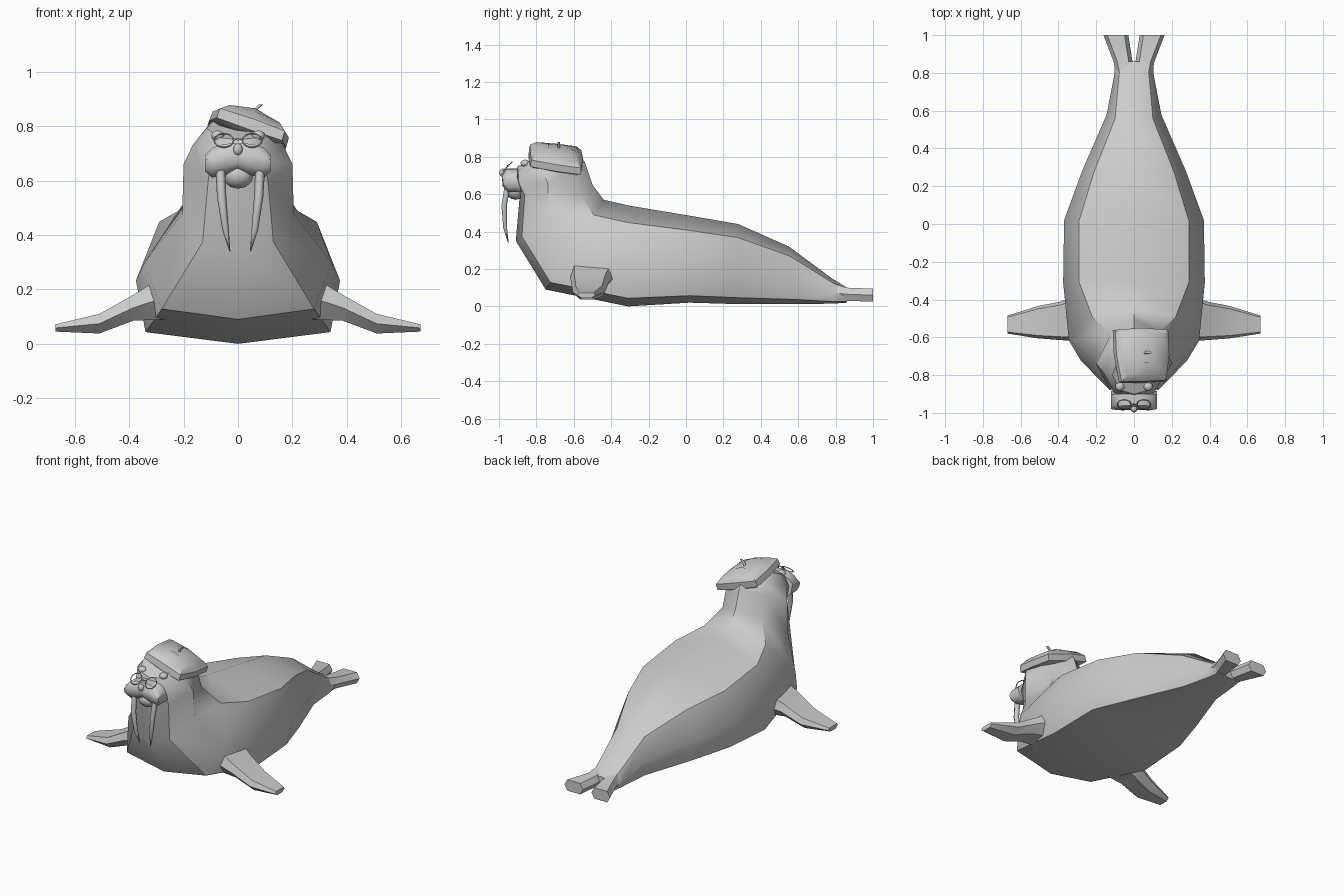
import bpy, bmesh
from math import radians, cos, sin, pi
from mathutils import Vector, Matrix

if "Cube" in bpy.data.objects:
    bpy.data.objects.remove(bpy.data.objects["Cube"])


def loft(name, rings, angle=40, matrix=None):
    """Skin a series of equal-length closed rings and cap both ends."""
    bm = bmesh.new()
    vs = [[bm.verts.new(p) for p in r] for r in rings]
    n = len(rings[0])
    for a, b in zip(vs, vs[1:]):
        for i in range(n):
            j = (i + 1) % n
            bm.faces.new((a[i], a[j], b[j], b[i]))
    bm.faces.new(vs[0])
    bm.faces.new(vs[-1][::-1])
    if matrix:
        bm.transform(matrix)
    bmesh.ops.recalc_face_normals(bm, faces=bm.faces)
    me = bpy.data.meshes.new(name)
    bm.to_mesh(me)
    bm.free()
    ob = bpy.data.objects.new(name, me)
    bpy.context.collection.objects.link(ob)
    return smooth(ob, angle)


def smooth(ob, angle=40):
    bpy.ops.object.select_all(action='DESELECT')
    ob.select_set(True)
    bpy.context.view_layer.objects.active = ob
    bpy.ops.object.shade_smooth_by_angle(angle=radians(angle))
    return ob


def ball(name, loc, size, seg=10, rings=6):
    bpy.ops.mesh.primitive_uv_sphere_add(segments=seg, ring_count=rings, radius=1, location=loc)
    ob = bpy.context.object
    ob.name = name
    ob.scale = size
    return smooth(ob, 60)


def tube(name, path, radii, n=6):
    """Tapered tube, sections lying flat in x-y."""
    rings = [[Vector(p) + Vector((r * cos(2 * pi * i / n), r * sin(2 * pi * i / n), 0))
              for i in range(n)] for p, r in zip(path, radii)]
    return loft(name, rings, 70)


# body, neck and head: back point (y, z), belly point (y, z), half widths of ridge, flank, lower edge
sections = [
    (0.86, 0.10, 0.86, 0.02, 0.07, 0.10, 0.08),
    (0.78, 0.15, 0.79, 0.015, 0.08, 0.105, 0.09),
    (0.55, 0.32, 0.60, 0.012, 0.10, 0.145, 0.12),
    (0.28, 0.44, 0.28, 0.012, 0.21, 0.275, 0.24),
    (0.02, 0.485, 0.02, 0.02, 0.29, 0.37, 0.33),
    (-0.31, 0.54, -0.31, 0.0, 0.29, 0.375, 0.34),
    (-0.44, 0.57, -0.75, 0.09, 0.22, 0.345, 0.28),
    (-0.50, 0.65, -0.91, 0.35, 0.14, 0.205, 0.13),
    (-0.54, 0.77, -0.89, 0.58, 0.13, 0.20, 0.11),
    (-0.58, 0.83, -0.93, 0.66, 0.11, 0.165, 0.10),
    (-0.67, 0.85, -0.90, 0.75, 0.08, 0.115, 0.07)]
rings = []
for ty, tz, by, bz, wa, wb, wc in sections:
    t, b = Vector((0, ty, tz)), Vector((0, by, bz))
    half = [(t.lerp(b, f), w) for f, w in ((0.17, wa), (0.57, wb), (0.92, wc))]
    rings.append([t] + [p + Vector((w, 0, 0)) for p, w in half] + [b]
                 + [p - Vector((w, 0, 0)) for p, w in reversed(half)])
loft("body", rings)

# muzzle pad, chin and nose
pad = [(-0.90, 0.735), (-0.96, 0.735), (-0.985, 0.70), (-0.98, 0.65), (-0.95, 0.62), (-0.88, 0.62)]
stations = [(-0.122, 0.5, -0.015), (-0.095, 0.95, -0.012), (-0.05, 1, 0), (0, 0.85, 0.01),
            (0.05, 1, 0), (0.095, 0.95, -0.012), (0.122, 0.5, -0.015)]
loft("muzzle", [[Vector((x, -0.935 + (y + 0.935) * (0.8 + 0.2 * s), 0.68 + (z - 0.68) * s + d))
                 for y, z in pad] for x, s, d in stations], 50)
ball("chin", (0, -0.91, 0.62), (0.06, 0.055, 0.05))
ball("nose", (0, -0.98, 0.715), (0.018, 0.018, 0.022))

# mirrored parts
for s, side in ((1, "left"), (-1, "right")):
    # tusk
    tube("tusk_" + side, [(s * 0.073 + 0.008, -0.955, 0.64), (s * 0.068 + 0.008, -0.972, 0.54),
                          (s * 0.054 + 0.008, -0.967, 0.42), (s * 0.038 + 0.008, -0.95, 0.34)],
         [0.018, 0.017, 0.012, 0.002])
    # eye
    ball("eye_" + side, (s * 0.075, -0.86, 0.765), (0.025, 0.025, 0.02))
    # spectacle rim
    bpy.ops.mesh.primitive_torus_add(major_segments=14, minor_segments=5, major_radius=0.036,
                                     minor_radius=0.003, location=(s * 0.052, -0.955, 0.748),
                                     rotation=(radians(45), 0, 0))
    rim = bpy.context.object
    rim.name = "spectacle_rim_" + side
    smooth(rim, 60)
    # front flipper: x, front y, rear y, bottom z, top z
    fl = []
    for x, y0, y1, z0, z1 in ((0.27, -0.62, -0.36, 0.09, 0.25), (0.385, -0.615, -0.41, 0.085, 0.18),
                              (0.51, -0.605, -0.435, 0.038, 0.11), (0.67, -0.58, -0.485, 0.045, 0.072)):
        m, q = (z0 + z1) / 2, (y1 - y0) * 0.22
        fl.append([Vector((s * x, y, z)) for y, z in
                   ((y0, m), (y0 + q * 0.4, z1), (y1 - q * 0.4, z1), (y1, m), (y1 - q, z0), (y0 + q, z0))])
    loft("front_flipper_" + side, fl)
    # tail flipper: y, inner x, outer x, bottom z, top z
    tf = []
    for y, x0, x1, z0, z1 in ((0.79, 0.0, 0.095, 0.025, 0.12), (0.86, 0.008, 0.108, 0.03, 0.10),
                              (1.0, 0.03, 0.162, 0.025, 0.095)):
        m, q = (z0 + z1) / 2, 0.02
        tf.append([Vector((s * x, y, z)) for x, z in
                   ((x0, m), (x0 + q, z1), (x1 - q, z1), (x1, m), (x1 - q, z0), (x0 + q, z0))])
    loft("tail_flipper_" + side, tf)

# spectacle bridge
ball("spectacle_bridge", (0, -0.955, 0.752), (0.018, 0.004, 0.004), 6, 4)

# tilted beret: half sizes and height of each boxy layer
tilt = (Matrix.Translation((0.04, -0.695, 0.785)) @ Matrix.Rotation(radians(19), 4, 'Y')
        @ Matrix.Rotation(radians(-8), 4, 'X'))
layers = [(0.12, 0.12, -0.03), (0.15, 0.145, -0.015), (0.148, 0.143, 0.022), (0.115, 0.11, 0.05), (0.05, 0.05, 0.068)]
loft("beret", [[Vector((a, b * 0.93, z)), Vector((0, b, z * 1.15)), Vector((-a, b * 0.93, z)),
                Vector((-a, 0, z)), Vector((-a * 0.85, -b, z)), Vector((0, -b, z * 1.15)),
                Vector((a * 0.85, -b * 0.95, z)), Vector((a, 0, z))] for a, b, z in layers], 40, tilt)

# beret stalk
tube("beret_stalk", [(0.055, -0.68, 0.835), (0.065, -0.68, 0.862), (0.085, -0.68, 0.88)],
     [0.009, 0.008, 0.008])
